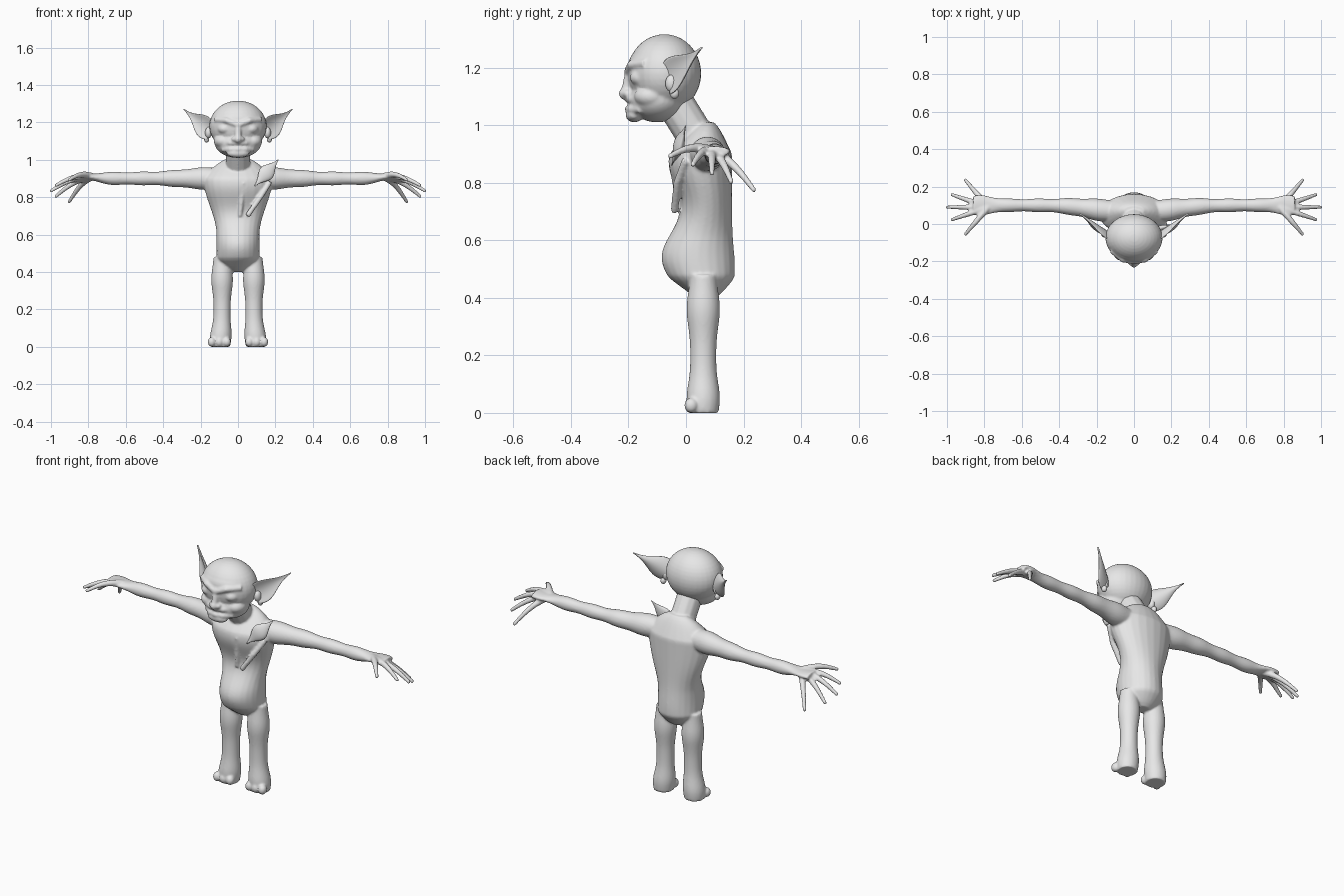
import bpy, bmesh, math
from mathutils import Vector, Matrix

default_cube = bpy.data.objects.get("Cube")
if default_cube:
    bpy.data.objects.remove(default_cube, do_unlink=True)

clay_colour = (0.8, 0.8, 0.8, 1)
clay = bpy.data.materials.new("clay grey")
clay.use_nodes = True
clay.diffuse_color = clay_colour
clay.node_tree.nodes["Principled BSDF"].inputs["Base Color"].default_value = clay_colour

X, Y, Z = Vector((1, 0, 0)), Vector((0, 1, 0)), Vector((0, 0, 1))


def bump(value, centre, spread):
    """Soft bell curve used to swell and narrow the limbs."""
    return math.exp(-((value - centre) / spread) ** 2)


def ease(value):
    value = min(max(value, 0), 1)
    return value * value * (3 - 2 * value)


def loft(bm, sections, up=Z, axis=None, cup=0, sides=24):
    """Skin ellipses given as (centre, half side, half up); cup bends them into a shell."""
    rings = []
    last = len(sections) - 1
    for index, (centre, half_side, half_up) in enumerate(sections):
        before, after = sections[max(index - 1, 0)][0], sections[min(index + 1, last)][0]
        along = axis or (after - before).normalized()
        side = along.cross(up).normalized()
        top = side.cross(along)
        ring = []
        for step in range(sides):
            angle = math.tau * step / sides
            across, rise = math.cos(angle), math.sin(angle)
            offset = side * (half_side * across + cup * half_up * rise * rise)
            ring.append(bm.verts.new(centre + offset + top * half_up * rise))
        rings.append(ring)
    for lower, upper in zip(rings, rings[1:]):
        for step in range(sides):
            following = (step + 1) % sides
            bm.faces.new((lower[step], lower[following], upper[following], upper[step]))
    bm.faces.new(rings[0][::-1])
    bm.faces.new(rings[-1])


def sweep(bm, section, start, end, steps, **options):
    """Loft a section rule sampled evenly from start to end."""
    values = [start + (end - start) * step / steps for step in range(steps + 1)]
    loft(bm, [section(value) for value in values], **options)


def rod(bm, points, radius):
    loft(bm, [(Vector(point), radius, radius) for point in points], up=Vector((0, 2, 1)), sides=12)


def ball(bm, centre, size):
    placement = Matrix.Translation(centre) @ Matrix.Diagonal((*size, 1))
    bmesh.ops.create_uvsphere(bm, u_segments=32, v_segments=20, radius=1, matrix=placement)


def mirror(bm):
    """Copy everything built so far to the other side."""
    copies = bmesh.ops.duplicate(bm, geom=bm.verts[:] + bm.edges[:] + bm.faces[:])["geom"]
    for element in copies:
        if isinstance(element, bmesh.types.BMVert):
            element.co.x *= -1


def finish(bm, name, blend=False):
    """Turn the mesh into an object, optionally fusing its parts into one skin."""
    bmesh.ops.recalc_face_normals(bm, faces=bm.faces)
    for face in bm.faces:
        face.smooth = True
    mesh = bpy.data.meshes.new(name)
    bm.to_mesh(mesh)
    bm.free()
    mesh.materials.append(clay)
    part = bpy.data.objects.new(name, mesh)
    bpy.context.collection.objects.link(part)
    if blend:
        fuse = part.modifiers.new("fuse", 'REMESH')
        fuse.mode = 'VOXEL'
        fuse.voxel_size = 0.006
        fuse.use_smooth_shade = True
        soften = part.modifiers.new("soften", 'SMOOTH')
        soften.factor = 0.5
        soften.iterations = 4


def arm_section(x):
    thickness = 0.034 + 0.025 * bump(x, 0.15, 0.2) + 0.002 * math.sin(40 * x)
    palm = 0.02 * bump(x, 0.82, 0.08)
    centre = Vector((x, 0.1 - 0.03 * bump(x, 0.1, 0.2), 0.9 + palm / 2))
    return centre, thickness + palm, thickness - palm


def leg_section(z):
    thickness = 0.045 + 0.013 * (bump(z, 0.36, 0.08) + bump(z, 0.05, 0.07))
    return Vector((0.085 + 0.01 * bump(z, 0, 0.1), 0.06, z)), thickness, thickness


def torso_section(z):
    front = -0.085 * bump(z, 0.54, 0.12) - 0.06 * bump(z, 0.87, 0.12)
    back = 0.16 + 0.01 * bump(z, 0.5, 0.1)
    width = 0.115 + 0.07 * ease((z - 0.6) / 0.3)
    rounding = math.sqrt(min(1, (z - 0.39) / 0.08, (1.02 - z) / 0.12))
    return Vector((0, (front + back) / 2, z)), width * rounding, (back - front) / 2 * rounding


def finger(bm, spread):
    """One finger of the fan; spread runs from thumb (-2) to little finger (2)."""
    angle = math.radians(17 * spread + 2 * spread ** 3)
    reach = (X * math.cos(angle) + Y * math.sin(angle)) * (0.225 - 0.015 * abs(spread))
    drop = Z * (0.08 + 0.03 * spread)
    knuckle = Z * 0.02

    def section(t):
        centre = Vector((0.78, 0.09, 0.91)) + reach * t - drop * t + knuckle * math.sin(math.pi * t)
        radius = 0.02 - 0.011 * t
        return centre, radius, radius

    sweep(bm, section, 0, 1, 10, sides=12)


# Body: limbs on one side, mirrored, then trunk and neck
bm = bmesh.new()
sweep(bm, arm_section, 0.08, 0.86, 40, axis=X)
for spread in range(-2, 3):
    finger(bm, spread)
sweep(bm, leg_section, 0, 0.48, 30, up=Y, axis=Z)
for toe in range(3):
    ball(bm, (0.06 + 0.04 * toe, 0.018, 0.026), (0.022, 0.024, 0.026))
mirror(bm)
sweep(bm, torso_section, 0.4, 1.01, 40, up=Y, axis=Z)
rod(bm, [(0, 0.06, 0.92), (0, -0.04, 1.08)], 0.066)
# Draped folds on the chest
rod(bm, [(0.17, 0, 0.88), (0.12, -0.03, 0.8), (0.05, -0.04, 0.7)], 0.014)
rod(bm, [(0.03, -0.05, 0.88), (0.01, -0.02, 0.7)], 0.012)
finish(bm, "body", blend=True)

# Head: paired features first, then skull, jaw and nose
bm = bmesh.new()
rod(bm, [(0, -0.2, 1.185), (0.06, -0.19, 1.21), (0.12, -0.14, 1.215)], 0.016)
ball(bm, (0.07, -0.155, 1.165), (0.04, 0.04, 0.03))
ball(bm, (0.08, -0.12, 1.1), (0.05, 0.06, 0.04))
ball(bm, (0.02, -0.2, 1.11), (0.016, 0.02, 0.014))
for lip in (1.055, 1.09):
    rod(bm, [(-0.01, -0.2, lip), (0.04, -0.19, lip), (0.08, -0.155, lip)], 0.014)
mirror(bm)
ball(bm, (0, -0.075, 1.18), (0.153, 0.128, 0.136))
ball(bm, (0, -0.1, 1.09), (0.125, 0.1, 0.08))
ball(bm, (0, -0.11, 1.21), (0.13, 0.09, 0.07))
rod(bm, [(0, -0.19, 1.2), (0, -0.21, 1.11)], 0.018)
ball(bm, (0, -0.21, 1.11), (0.02, 0.024, 0.022))
ball(bm, (0, -0.18, 1.035), (0.06, 0.03, 0.025))
finish(bm, "head", blend=True)


def ear_section(t):
    centre = Vector((0.135, -0.055, 1.15)).lerp(Vector((0.29, 0.055, 1.27)), t)
    return centre, 0.012 - 0.008 * t, 0.062 * bump(t, 0.2, 0.45)


# Ears: cupped blades with a lobe
bm = bmesh.new()
sweep(bm, ear_section, 0, 1, 16, cup=0.4)
ball(bm, (0.158, -0.05, 1.145), (0.018, 0.022, 0.03))
ball(bm, (0.168, -0.04, 1.11), (0.014, 0.016, 0.018))
mirror(bm)
finish(bm, "ears")


def flap_section(t):
    centre = Vector((0.09, -0.05, 0.86)).lerp(Vector((0.215, 0, 1)), t)
    leaf = bump(t, 0.5, 0.3)
    return centre, 0.018 * leaf, 0.042 * leaf


# Pointed collar flap on the left shoulder
bm = bmesh.new()
sweep(bm, flap_section, 0, 1, 12, up=Vector((1, 0, -1)))
finish(bm, "collar_flap")
